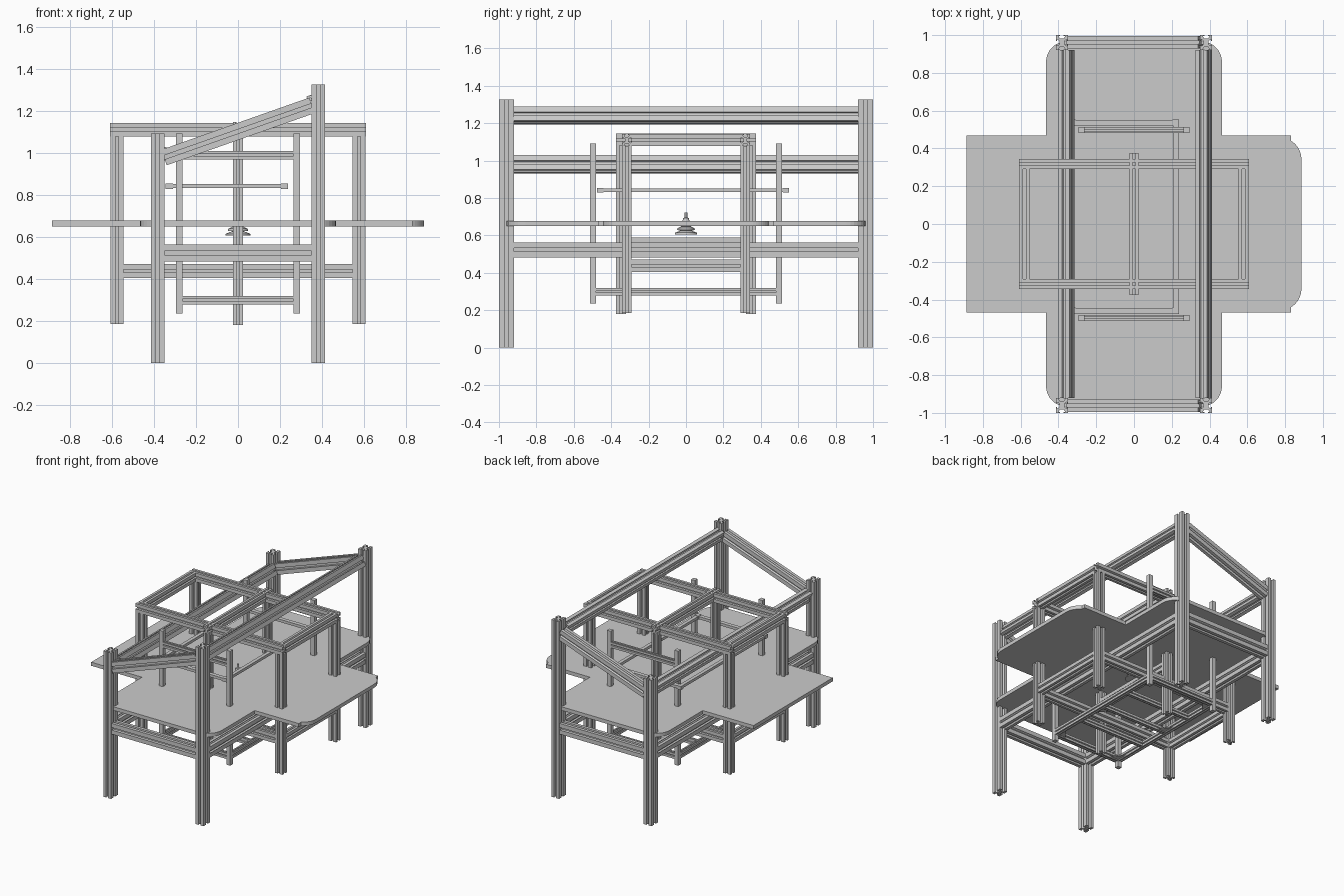
import bpy, bmesh
from math import cos, sin, radians, atan2
from mathutils import Vector

if "Cube" in bpy.data.objects:
    bpy.data.objects.remove(bpy.data.objects["Cube"])

SIGNS = ((-1, "left"), (1, "right"))
ENDS = ((-1, "front"), (1, "back"))


def mesh_object(name, bm):
    bmesh.ops.recalc_face_normals(bm, faces=bm.faces[:])
    me = bpy.data.meshes.new(name)
    bm.to_mesh(me)
    bm.free()
    ob = bpy.data.objects.new(name, me)
    bpy.context.collection.objects.link(ob)
    return ob


def slot_profile(w, h):
    """Rectangle with a T-shaped slot in the middle of each side."""
    s = min(w, h)
    m, k, lip, dep = .14 * s, .28 * s, .08 * s, .3 * s
    side = [(-m, 0), (-m, lip), (-k, lip), (-m, dep),
            (m, dep), (k, lip), (m, lip), (m, 0)]
    a, b = w / 2, h / 2
    pts = [(-a, -b)] + [(t, d - b) for t, d in side]
    pts += [(a, -b)] + [(a - d, t) for t, d in side]
    pts += [(a, b)] + [(-t, b - d) for t, d in side]
    pts += [(-a, b)] + [(d - a, -t) for t, d in side]
    return pts


def sweep(name, pts, start, end, u):
    """Extrude a 2D section straight from start to end; u is its first axis."""
    start, end, u = Vector(start), Vector(end), Vector(u)
    v = (end - start).normalized().cross(u)
    bm = bmesh.new()
    rings = [[bm.verts.new(p + u * x + v * y) for x, y in pts] for p in (start, end)]
    for ring in rings:
        bm.faces.new(ring)
    n = len(pts)
    for i in range(n):
        j = (i + 1) % n
        bm.faces.new((rings[0][i], rings[0][j], rings[1][j], rings[1][i]))
    return mesh_object(name, bm)


def beam(name, start, end, w, h, u=None, slots=True):
    if u is None:
        d = Vector(end) - Vector(start)
        u = (0, 1, 0) if abs(d.x) > max(abs(d.y), abs(d.z)) else (1, 0, 0)
    a, b = w / 2, h / 2
    pts = slot_profile(w, h) if slots else [(-a, -b), (a, -b), (a, b), (-a, b)]
    return sweep(name, pts, start, end, u)


def arc(cx, cy, r, a0, a1, n=8):
    return [(cx + r * cos(radians(a0 + (a1 - a0) * i / n)),
             cy + r * sin(radians(a0 + (a1 - a0) * i / n))) for i in range(n + 1)]


# Outer frame: four legs, low rails, sloping roof
slope = atan2(.248, .703)
tilt = (cos(slope), 0, sin(slope))
for sx, side in SIGNS:
    top = 1.325 if sx > 0 else 1.09
    for sy, end in ENDS:
        beam(f"outer_leg_{end}_{side}", (sx * .382, sy * .96, 0),
             (sx * .382, sy * .96, top), .064, .08)
    beam(f"outer_low_rail_{side}", (sx * .38, -.92, .522), (sx * .38, .92, .522), .064, .08)
    cx, cz = (.369, 1.24) if sx > 0 else (-.359, .98)
    beam(f"roof_rail_{side}", (cx, -.92, cz), (cx, .92, cz), .064, .08, tilt)
for sy, end in ENDS:
    beam(f"outer_low_rail_{end}", (-.35, sy * .96, .522), (.35, sy * .96, .522), .066, .08)
    beam(f"roof_slope_beam_{end}", (-.352, sy * .962, .977), (.352, sy * .962, 1.225), .066, .078)

# Table plate: cross outline with rounded corners
half = arc(.776, .345, .11, 0, 60) + [(.83, .468), (.466, .468)]
half += arc(.356, .857, .11, 0, 90) + arc(-.356, .857, .11, 90, 180)
half += [(-.466, .468), (-.886, .468)]
outline = half + [(x, -y) for x, y in reversed(half)]
sweep("table_plate", outline, (0, 0, .649), (0, 0, .676), (1, 0, 0))

# Inner frame: legs, top ring and low ring
for sx, side in SIGNS:
    for sy, end in ENDS:
        beam(f"inner_leg_{end}_{side}", (sx * .576, sy * .317, .185),
             (sx * .576, sy * .317, 1.077), .063, .052)
    for label, z in (("top", 1.109), ("low", .437)):
        beam(f"inner_{label}_rail_{side}", (sx * .58, -.292, z), (sx * .58, .292, z), .052, .065)
for sy, end in ENDS:
    beam(f"inner_top_rail_{end}", (-.608, sy * .317, 1.109), (.608, sy * .317, 1.109), .052, .065)
    beam(f"inner_low_rail_{end}", (-.545, sy * .317, .437), (.545, sy * .317, .437), .052, .065)

# Central gantry
for sy, end in ENDS:
    beam(f"gantry_post_{end}", (0, sy * .348, .18), (0, sy * .348, 1.08), .048, .054)
beam("gantry_top_bar", (0, -.375, 1.112), (0, .375, 1.112), .048, .066)
beam("gantry_low_bar", (0, -.322, .556), (0, .322, .556), .048, .064)

# Lift frame: slim posts, upper bars and a braced low ring
for sx, side in SIGNS:
    for sy, end in ENDS:
        beam(f"lift_post_{end}_{side}", (sx * .279, sy * .497, .235),
             (sx * .279, sy * .497, 1.09), .032, .032, slots=False)
    beam(f"lift_low_rail_{side}", (sx * .279, -.48, .298), (sx * .279, .48, .298), .03, .042)
for sy, end in ENDS:
    beam(f"lift_low_rail_{end}", (-.264, sy * .497, .298), (.264, sy * .497, .298), .032, .042)
    beam(f"lift_upper_bar_{end}", (-.264, sy * .497, .988), (.264, sy * .497, .988), .032, .042)
for i, y in enumerate((-.235, 0, .245)):
    beam(f"lift_cross_bar_{i + 1}", (-.265, y, .298), (.265, y, .298), .024, .04)

# Triangular corner gussets
tri = [(0, 0), (.065, 0), (0, .08)]
for sx, side in SIGNS:
    for label, y, d in (("front", -.482, 1), ("middle", .0, -sx), ("back", .482, -1)):
        y += d * .011 if label == "middle" else 0
        pts = [(sx * (.265 - px), y + d * py) for px, py in tri]
        sweep(f"gusset_{label}_{side}", pts, (0, 0, .285), (0, 0, .291), (1, 0, 0))

# Carrier ring above the plate, with corner blocks
for x, side in ((-.327, "left"), (.222, "right")):
    beam(f"carrier_bar_{side}", (x, -.442, .841), (x, .518, .841), .026, .02, slots=False)
    for y, end in ((-.459, "front"), (.535, "back")):
        beam(f"carrier_corner_{end}_{side}", (x, y - .017, .841), (x, y + .017, .841),
             .034, .026, slots=False)
for y, end in ((-.459, "front"), (.535, "back")):
    beam(f"carrier_bar_{end}", (-.31, y, .841), (.205, y, .841), .03, .02, slots=False)

# Tiered bell nozzle at the centre, turned from a profile
prof = [(0, .61), (.06, .605), (.058, .614), (.028, .626), (.048, .628), (.045, .638),
        (.024, .648), (.034, .651), (.028, .662), (.018, .676), (.016, .692),
        (.007, .695), (.007, .722), (0, .722)]
bm = bmesh.new()
vs = [bm.verts.new((r, 0, z)) for r, z in prof]
edges = [bm.edges.new(p) for p in zip(vs, vs[1:])]
bmesh.ops.spin(bm, geom=vs + edges, cent=(0, 0, 0), axis=(0, 0, 1),
               angle=radians(360), steps=24, use_duplicate=False)
bmesh.ops.remove_doubles(bm, verts=bm.verts[:], dist=1e-4)
nozzle = mesh_object("bell_nozzle", bm)
bpy.context.view_layer.objects.active = nozzle
nozzle.select_set(True)
bpy.ops.object.shade_smooth_by_angle()
